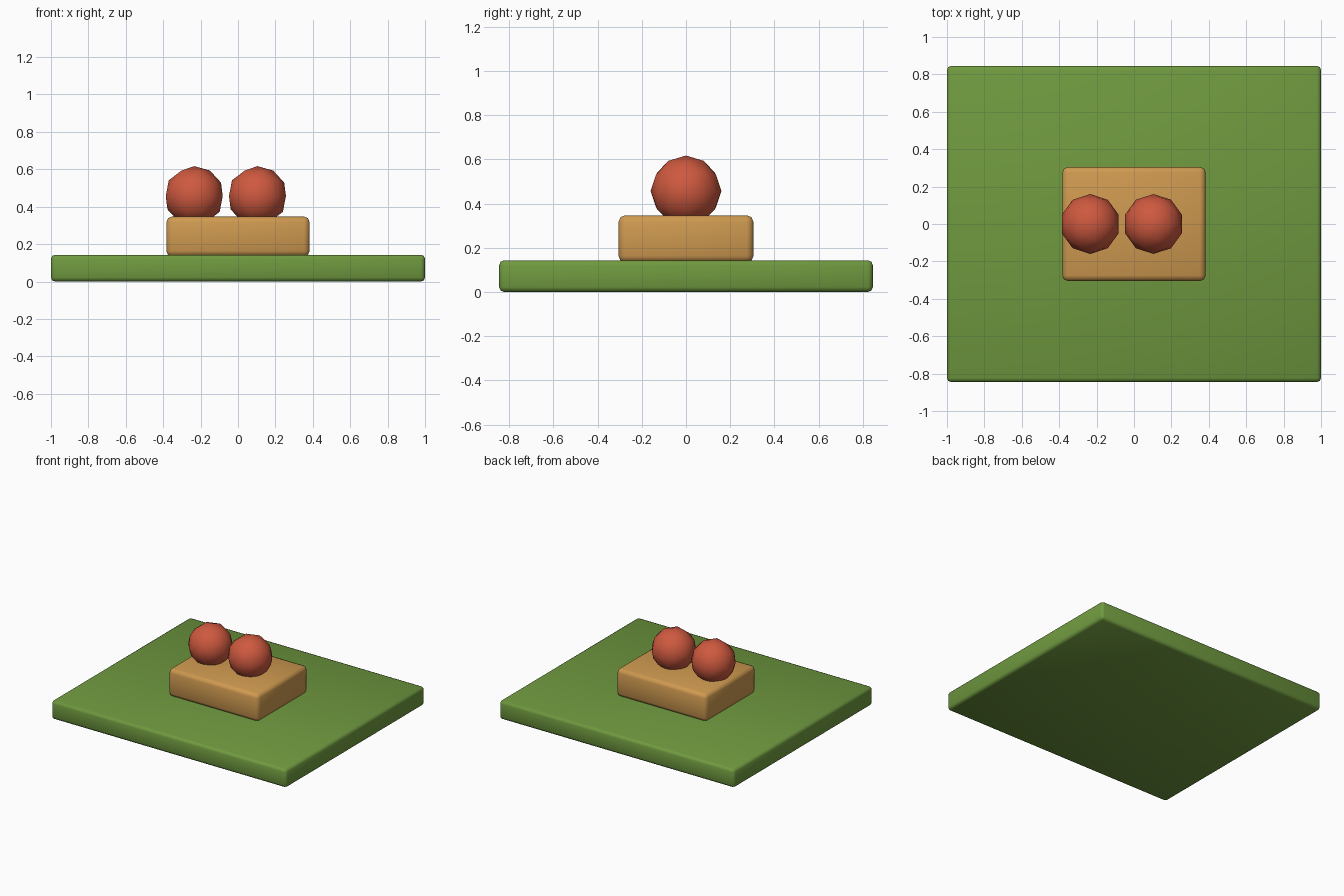
import bpy, math

if "Cube" in bpy.data.objects:
    bpy.data.objects.remove(bpy.data.objects["Cube"])


def material(name, rgb):
    m = bpy.data.materials.new(name)
    m.diffuse_color = (*rgb, 1)
    m.use_nodes = True
    m.node_tree.nodes["Principled BSDF"].inputs["Base Color"].default_value = m.diffuse_color
    return m


GREEN = material("grass green", (0.16, 0.32, 0.05))
TAN = material("warm tan", (0.62, 0.32, 0.08))
RED = material("brick red", (0.62, 0.10, 0.05))


def box(name, size, z_low, z_high, bevel, mat):
    """Box with softly rounded edges."""
    bpy.ops.mesh.primitive_cube_add(size=1, location=(0, 0, (z_low + z_high) / 2))
    ob = bpy.context.object
    ob.name = name
    ob.scale = (size[0], size[1], z_high - z_low)
    bpy.ops.object.transform_apply(location=False, rotation=False, scale=True)
    ob.data.materials.append(mat)
    mod = ob.modifiers.new("rounded edges", 'BEVEL')
    mod.width = bevel
    mod.segments = 2
    bpy.ops.object.modifier_apply(modifier=mod.name)
    bpy.ops.object.shade_smooth_by_angle(angle=math.radians(50))


# Base slab and the block on it
box("base_slab", (2.0, 1.69), 0.0, 0.143, 0.022, GREEN)
box("block", (0.766, 0.61), 0.133, 0.347, 0.03, TAN)

# Two low-poly balls resting in the block top
for name, x in (("left_ball", -0.234), ("right_ball", 0.104)):
    bpy.ops.mesh.primitive_ico_sphere_add(subdivisions=2, radius=0.16, location=(x, 0, 0.457))
    ball = bpy.context.object
    ball.name = name
    ball.data.materials.append(RED)
    bpy.ops.object.shade_smooth()
